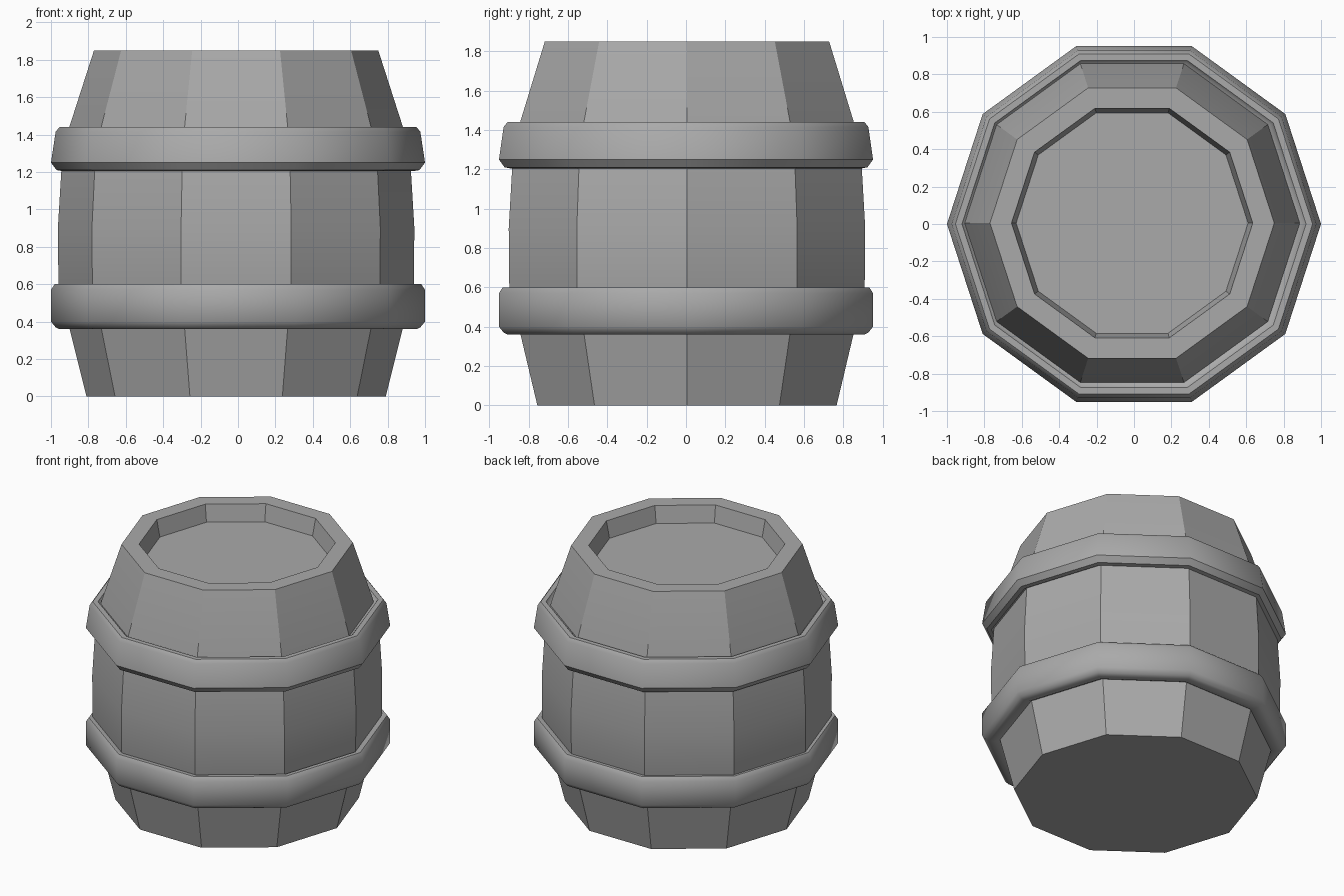
import bpy, bmesh, math

SIDES = 10

cube = bpy.data.objects.get("Cube")
if cube:
    bpy.data.objects.remove(cube, do_unlink=True)

grey = bpy.data.materials.new("barrel_grey")
grey.use_nodes = True
colour = (0.4, 0.4, 0.4, 1)
grey.diffuse_color = colour
grey.node_tree.nodes["Principled BSDF"].inputs["Base Color"].default_value = colour


def lathe(name, profile, centre=(0, 0), closed=False, smooth_angle=30):
    """Spin (radius, z) points into a ten-sided solid; open profiles get end caps."""
    bm = bmesh.new()
    rings = []
    for r, z in profile:
        angles = [math.tau * i / SIDES for i in range(SIDES)]
        rings.append([bm.verts.new((centre[0] + r * math.cos(a),
                                    centre[1] + r * math.sin(a), z)) for a in angles])
    pairs = list(zip(rings, rings[1:]))
    if closed:
        pairs.append((rings[-1], rings[0]))
    else:
        bm.faces.new(rings[0])
        bm.faces.new(rings[-1])
    for low, high in pairs:
        for i in range(SIDES):
            j = (i + 1) % SIDES
            bm.faces.new((low[i], low[j], high[j], high[i]))
    bmesh.ops.recalc_face_normals(bm, faces=bm.faces)
    mesh = bpy.data.meshes.new(name)
    bm.to_mesh(mesh)
    bm.free()
    mesh.materials.append(grey)
    obj = bpy.data.objects.new(name, mesh)
    bpy.context.collection.objects.link(obj)
    bpy.ops.object.select_all(action="DESELECT")
    obj.select_set(True)
    bpy.context.view_layer.objects.active = obj
    bpy.ops.object.shade_smooth_by_angle(angle=math.radians(smooth_angle))
    return obj


# Bulging staves, top rim and recessed lid
lathe("barrel_body", [
    (0.80, 0), (0.89, 0.36), (0.95, 0.6), (0.953, 0.9), (0.935, 1.2),
    (0.892, 1.44), (0.76, 1.85), (0.645, 1.85), (0.62, 1.73),
], centre=(-0.01, 0.005))

# Two chamfered hoops, the upper one leaning in with the staves
lathe("lower_hoop", [
    (0.87, 0.38), (0.91, 0.36), (0.955, 0.36), (0.975, 0.37), (1.0, 0.40),
    (1.0, 0.57), (0.98, 0.60), (0.95, 0.60), (0.92, 0.58),
], closed=True, smooth_angle=40)
lathe("upper_hoop", [
    (0.90, 1.23), (0.94, 1.205), (0.97, 1.21), (1.0, 1.25),
    (0.975, 1.415), (0.955, 1.44), (0.92, 1.44), (0.905, 1.42), (0.87, 1.41),
], closed=True, smooth_angle=40)
